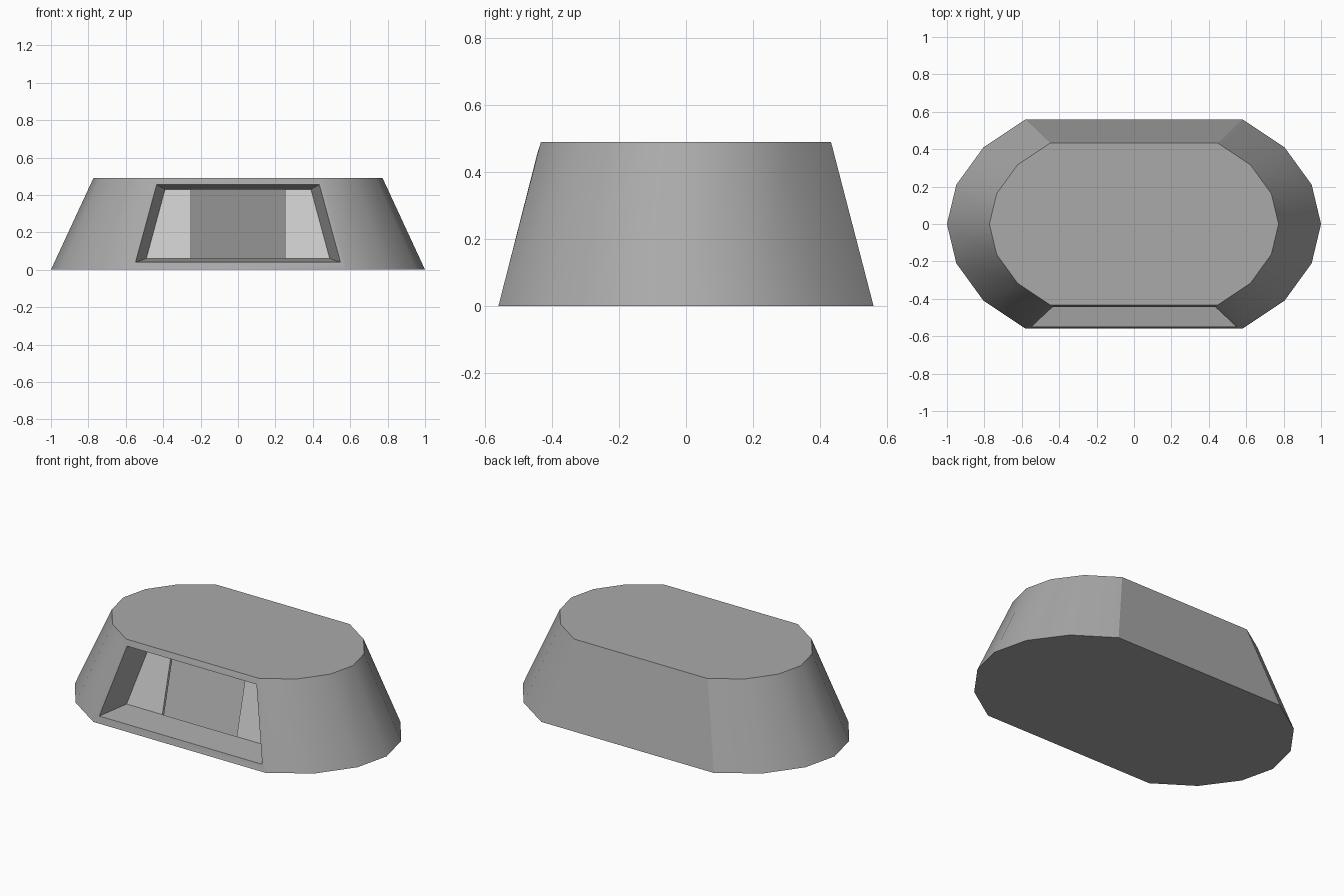
import bpy, bmesh, math

if "Cube" in bpy.data.objects:
    bpy.data.objects.remove(bpy.data.objects["Cube"])

H = 0.49       # height
TAPER = 0.773  # top outline relative to the base
WALL = 0.018   # shell thickness


def front_y(z):
    return -0.56 + 0.255 * z


def grey(name, value):
    m = bpy.data.materials.new(name)
    m.diffuse_color = (value, value, value, 1)
    m.use_nodes = True
    m.node_tree.nodes["Principled BSDF"].inputs["Base Color"].default_value = m.diffuse_color
    return m


bm = bmesh.new()


def trapezoid(xb, zb, xt, zt, depth):
    # quad parallel to the sloped front face, set back by depth
    pts = [(-xb, zb), (xb, zb), (xt, zt), (-xt, zt)]
    return [bm.verts.new((x, front_y(z) + depth, z)) for x, z in pts]


# Shell: stadium outline mirrored from one quarter, tapered upwards
quarter = [(0.58, 0.56), (0.805, 0.41), (0.95, 0.21), (1.0, 0.0)]
right = [(x, -y) for x, y in quarter] + quarter[-2::-1]
outline = right + [(-x, y) for x, y in reversed(right[:])]
outline = [p for i, p in enumerate(outline) if p not in outline[:i]]
base = [bm.verts.new((x, y, 0)) for x, y in outline]
top = [bm.verts.new((x * TAPER, y * TAPER, H)) for x, y in outline]
bm.faces.new(base[::-1])
bm.faces.new(top)
n = len(base)
for i in range(n - 1):  # the last side is the front, which has the recess
    bm.faces.new((base[i], base[i + 1], top[i + 1], top[i]))
front = [base[-1], base[0], top[0], top[-1]]

# Front recess: thin frame, then walls narrowing to the side panels
opening = trapezoid(0.548, 0.04, 0.435, 0.455, 0)
inner = trapezoid(0.49, 0.06, 0.39, 0.43, 0.175)
centre = trapezoid(0.25, 0.06, 0.25, 0.43, 0.175)
for i in range(4):
    j = (i + 1) % 4
    bm.faces.new((front[i], front[j], opening[j], opening[i]))
bm.faces.new((opening[0], opening[1], inner[1], centre[1], centre[0], inner[0]))
bm.faces.new((opening[2], opening[3], inner[3], centre[3], centre[2], inner[2]))
bm.faces.new((opening[1], opening[2], inner[2], inner[1]))
bm.faces.new((opening[3], opening[0], inner[0], inner[3]))

# Lighter side panels flanking the open doorway into the hollow shell
for quad in ((inner[0], centre[0], centre[3], inner[3]),
             (centre[1], inner[1], inner[2], centre[2])):
    bm.faces.new(quad).material_index = 1

bmesh.ops.recalc_face_normals(bm, faces=bm.faces)
bm.normal_update()
if max(bm.faces, key=lambda f: f.calc_center_median().z).normal.z < 0:
    bmesh.ops.reverse_faces(bm, faces=bm.faces)
mesh = bpy.data.meshes.new("hollow_shell")
bm.to_mesh(mesh)
bm.free()
mesh.materials.append(grey("shell_grey", 0.4))
mesh.materials.append(grey("panel_grey", 0.55))
shell = bpy.data.objects.new("hollow_shell", mesh)
bpy.context.collection.objects.link(shell)
bpy.context.view_layer.objects.active = shell
shell.select_set(True)

# Wall thickness gives the doorway its jambs and the inside its floor
solid = shell.modifiers.new("wall_thickness", 'SOLIDIFY')
solid.thickness = WALL
solid.offset = -1
solid.use_even_offset = True
bpy.ops.object.modifier_apply(modifier=solid.name)
bpy.ops.object.shade_smooth_by_angle(angle=math.radians(30))
